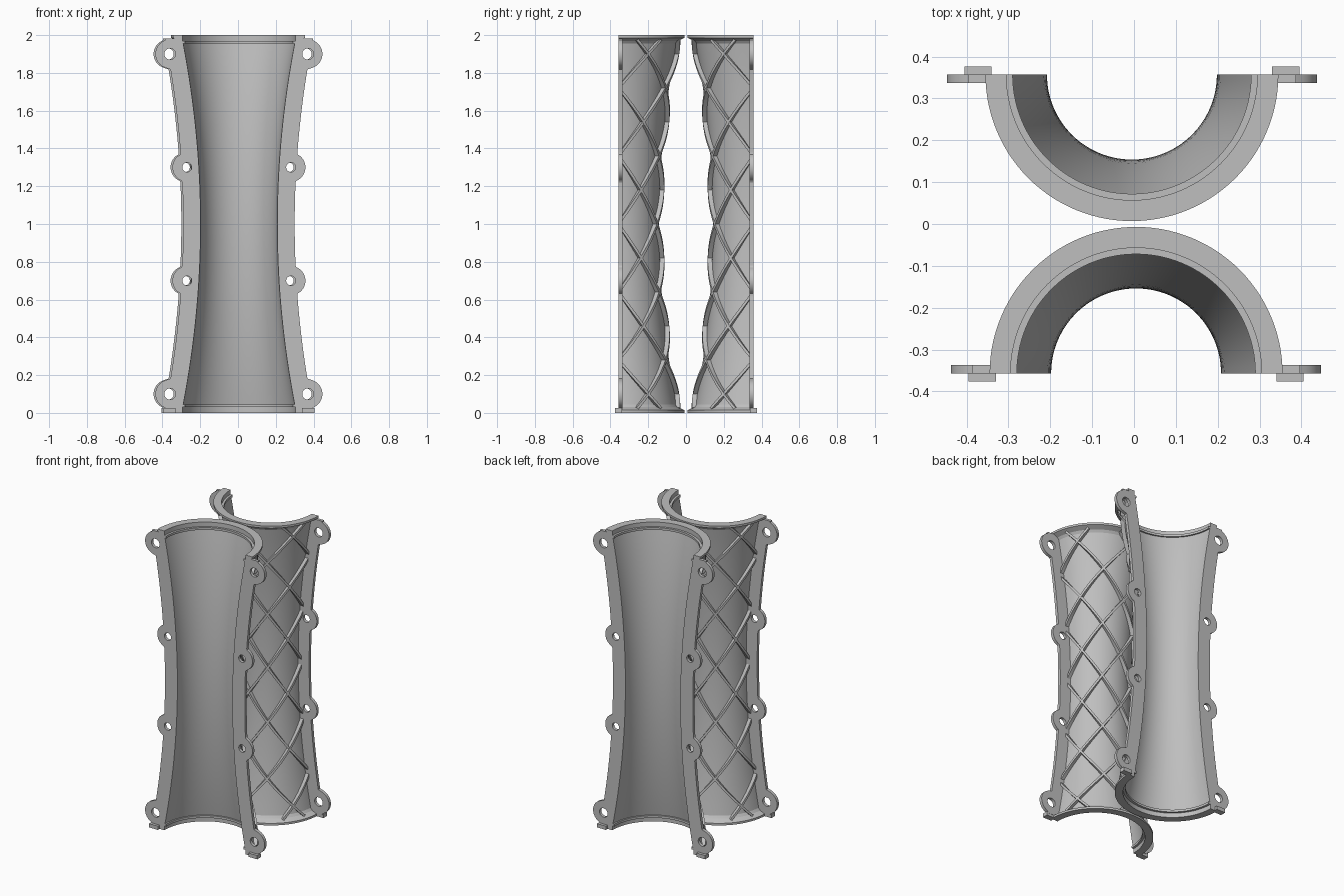
import bpy, bmesh
from math import sin, cos, pi, sqrt, radians
from mathutils import Matrix, Vector

cube = bpy.data.objects.get("Cube")
if cube:
    bpy.data.objects.remove(cube, do_unlink=True)

grey = bpy.data.materials.new("plain_grey")
grey.use_nodes = True
colour = (0.52, 0.52, 0.52, 1)
grey.diffuse_color = colour
grey.node_tree.nodes["Principled BSDF"].inputs["Base Color"].default_value = colour

WALL, RIB = 0.012, 0.036
END = 0.955                      # half height of the waisted wall
EARS = [(0.365, 0.9, 0.03), (0.275, 0.3, 0.025)]   # x, height from middle, hole radius
EAR_R = 0.077


def inner(z):
    """Inside radius of the waisted wall."""
    return 0.203 + 0.092 * (abs(z - 1) / END) ** 2


def polar(r, a, z):
    return Vector((r * cos(a), r * sin(a), z))


def loft(bm, rings):
    """Skin closed rings and cap both ends."""
    rows = [[bm.verts.new(p) for p in ring] for ring in rings]
    n = len(rows[0])
    for a, b in zip(rows, rows[1:]):
        for i in range(n):
            j = (i + 1) % n
            bm.faces.new((a[i], a[j], b[j], b[i]))
    bm.faces.new(rows[0])
    bm.faces.new(rows[-1])


def finish(bm, name):
    bmesh.ops.recalc_face_normals(bm, faces=bm.faces)
    mesh = bpy.data.meshes.new(name)
    bm.to_mesh(mesh)
    bm.free()
    return mesh


def make_shell():
    # Half-turned wall with a stepped seat and a flared lip at both ends
    zs = [1 - END + 2 * END * i / 32 for i in range(33)]
    seat = [(0.30, 0), (0.30, 0.03), (0.285, 0.03), (0.285, 0.045)]
    lip = [(0.35, 0), (0.35, 0.014), (0.318, 0.03)]
    flip = lambda pts: [(r, 2 - z) for r, z in reversed(pts)]
    profile = seat + [(inner(z), z) for z in zs] + flip(seat)
    profile += [(r, 2 - z) for r, z in lip]
    profile += [(inner(z) + WALL, z) for z in reversed(zs)] + lip[::-1]
    bm = bmesh.new()
    loft(bm, [[polar(r, pi * i / 56, z) for r, z in profile] for i in range(57)])
    return finish(bm, "half_shell")


def make_ribs():
    # Crossing spiral ribs that meet along the middle of the shell
    bm = bmesh.new()
    turn = radians(30) / 0.18
    reach = radians(88) / turn
    for k in range(-4, 4):
        mid = 1.18 + 0.36 * k
        lo, hi = max(0.025, mid - reach), min(1.975, mid + reach)
        if hi - lo < 0.02:
            continue
        steps = max(4, int((hi - lo) * 40))
        for way in (-1, 1):
            rings = []
            for i in range(steps + 1):
                z = lo + (hi - lo) * i / steps
                a = pi / 2 + way * turn * (z - mid)
                out = polar(1, a, 0)
                along = Vector((-sin(a), cos(a), 0)) * way * turn * inner(z)
                along.z = 1
                side = along.cross(out).normalized() * 0.007
                low = polar(inner(z) + WALL - 0.006, a, z)
                top = polar(inner(z) + RIB, a, z)
                rings.append([low - side, low + side, top + side, top - side])
            loft(bm, rings)
    return finish(bm, "spiral_ribs")


def flange_edge(z):
    x = inner(z) + 0.092
    for ex, h, _ in EARS:
        d = abs(abs(z - 1) - h)
        if d < EAR_R:
            x = max(x, ex + sqrt(EAR_R ** 2 - d * d))
    return x


def make_flange(side):
    # Flat side strip with round ears and bolt holes
    curve = bpy.data.curves.new("flange_outline", "CURVE")
    curve.dimensions, curve.fill_mode, curve.extrude = "2D", "BOTH", 0.01

    def spline(pts):
        s = curve.splines.new("POLY")
        s.points.add(len(pts) - 1)
        for p, (x, y) in zip(s.points, pts):
            p.co = (x * side, y, 0, 1)
        s.use_cyclic_u = True

    zs = [0.018 + 1.964 * i / 240 for i in range(241)]
    wall = [(inner(z) + WALL - 0.003, z) for z in reversed(zs[::8])]
    spline([(flange_edge(z), z) for z in zs] + wall)
    for ex, h, r in EARS:
        for up in (-1, 1):
            spline([(ex + r * cos(pi * i / 12), 1 + up * h + r * sin(pi * i / 12))
                    for i in range(24)])
    temp = bpy.data.objects.new("flange_outline", curve)
    bpy.context.collection.objects.link(temp)
    graph = bpy.context.evaluated_depsgraph_get()
    mesh = bpy.data.meshes.new_from_object(temp.evaluated_get(graph))
    bpy.data.objects.remove(temp, do_unlink=True)
    mesh.transform(Matrix.Translation((0, 0.01, 0)) @ Matrix.Rotation(pi / 2, 4, "X"))
    bm = bmesh.new()
    bm.from_mesh(mesh)
    bmesh.ops.remove_doubles(bm, verts=bm.verts, dist=1e-5)
    return finish(bm, "side_flange")


def make_tab(side):
    # Small locating block under the lowest ear
    bm = bmesh.new()
    place = Matrix.Translation((side * 0.3675, 0, 0.0125))
    bmesh.ops.create_cube(bm, size=1, matrix=place @ Matrix.Diagonal((0.065, 0.038, 0.025, 1)))
    return finish(bm, "foot_tab")


parts = {"half_shell": make_shell(), "spiral_ribs": make_ribs()}
for label, side in (("left", 1), ("right", -1)):
    parts[label + "_flange"] = make_flange(side)
    parts[label + "_foot_tab"] = make_tab(side)

# Two equal halves standing back to back
base = Matrix.Translation((0.005, -0.357, 0))
for half, place in (("front", base), ("back", Matrix.Rotation(pi, 4, "Z") @ base)):
    for name, mesh in parts.items():
        ob = bpy.data.objects.new(half + "_" + name, mesh.copy())
        ob.data.materials.clear()
        ob.data.materials.append(grey)
        ob.matrix_world = place
        bpy.context.collection.objects.link(ob)
        bpy.ops.object.select_all(action="DESELECT")
        ob.select_set(True)
        bpy.context.view_layer.objects.active = ob
        bpy.ops.object.shade_smooth_by_angle(angle=radians(25))
